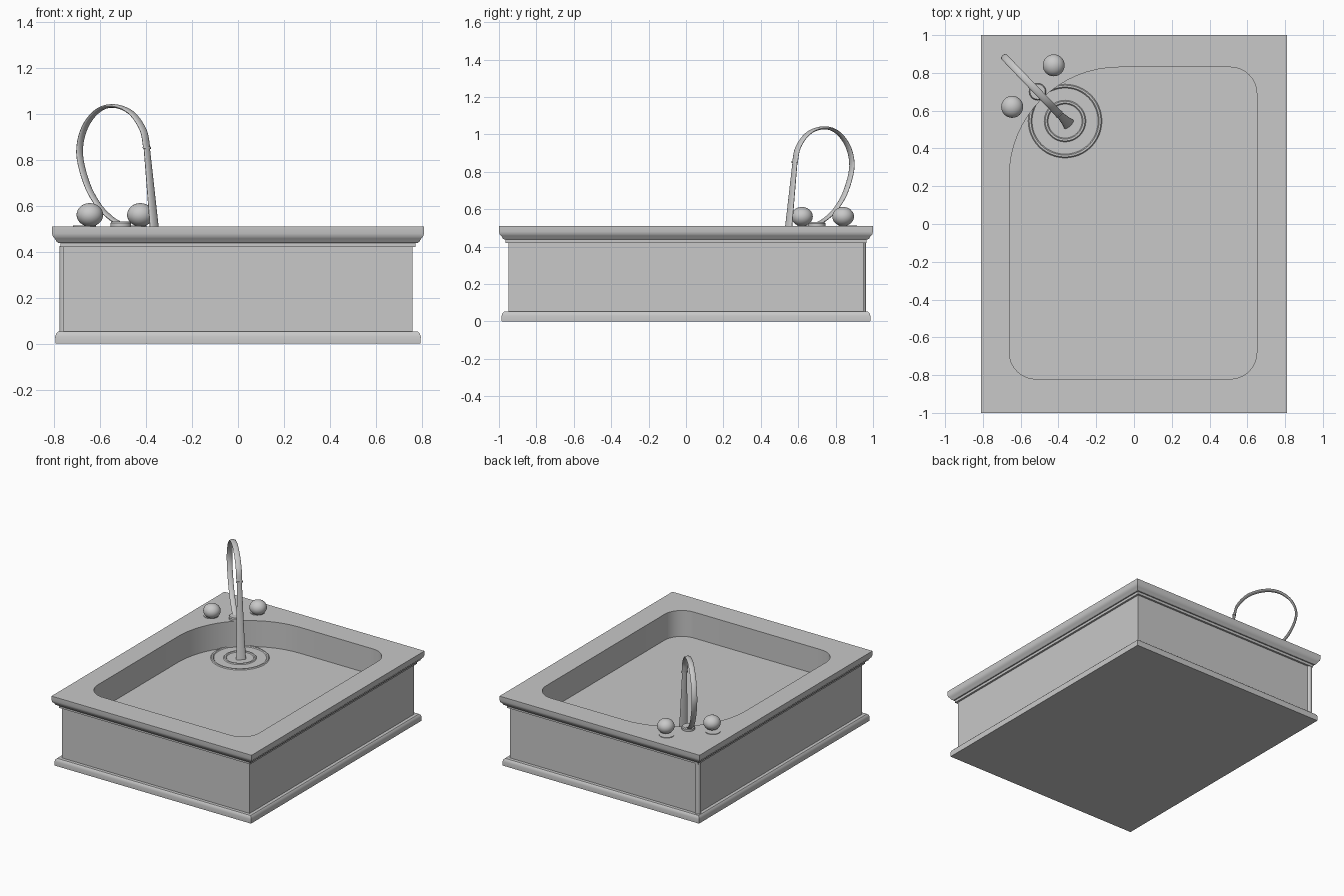
import bpy, bmesh, math
from mathutils import Vector

if "Cube" in bpy.data.objects:
    bpy.data.objects.remove(bpy.data.objects["Cube"])

grey = bpy.data.materials.new("stone grey")
grey.diffuse_color = (0.58, 0.58, 0.58, 1)
grey.use_nodes = True
grey.node_tree.nodes["Principled BSDF"].inputs["Base Color"].default_value = grey.diffuse_color


def finish(name, bm, smooth=True, recalc=True):
    if recalc:
        bmesh.ops.recalc_face_normals(bm, faces=bm.faces)
    mesh = bpy.data.meshes.new(name)
    bm.to_mesh(mesh)
    bm.free()
    mesh.materials.append(grey)
    ob = bpy.data.objects.new(name, mesh)
    bpy.context.collection.objects.link(ob)
    if smooth:
        bpy.ops.object.select_all(action='DESELECT')
        ob.select_set(True)
        bpy.context.view_layer.objects.active = ob
        bpy.ops.object.shade_smooth_by_angle(angle=math.radians(35))
    return ob


def ring(bm, points):
    return [bm.verts.new(p) for p in points]


def bridge(bm, a, b):
    n = len(a)
    for i in range(n):
        bm.faces.new((a[i], a[(i + 1) % n], b[(i + 1) % n], b[i]))


def lathe(name, profile, centre, segments=32):
    """Stack of circles given as (radius, height), closed at both ends."""
    bm = bmesh.new()
    rings = [ring(bm, [(centre[0] + r * math.cos(2 * math.pi * i / segments),
                        centre[1] + r * math.sin(2 * math.pi * i / segments), z)
                       for i in range(segments)]) for r, z in profile]
    for a, b in zip(rings, rings[1:]):
        bridge(bm, a, b)
    bm.faces.new(rings[0])
    bm.faces.new(rings[-1])
    return finish(name, bm)


# Basin opening: rounded rectangle with one large corner at the back left
FLOOR, TOP = 0.32, 0.51
corners = [(0.51, 0.69, 0.14, 0), (-0.08, 0.25, 0.58, 90),
           (-0.52, -0.68, 0.14, 180), (0.51, -0.68, 0.14, 270)]
outline = []
for cx, cy, r, start in corners:
    for i in range(17):
        a = math.radians(start + 90 * i / 16)
        outline.append((cx + r * math.cos(a), cy + r * math.sin(a)))

# Tub: moulded outer profile (offset from panel, height), rim and basin
profile = [(0.035, 0), (0.036, 0.03), (0.032, 0.043), (0.024, 0.052), (0, 0.052),
           (0, 0.42), (0.014, 0.42), (0.014, 0.438), (0.022, 0.438), (0.03, 0.444),
           (0.038, 0.458), (0.046, 0.466), (0.05, 0.48), (0.05, TOP)]
bm = bmesh.new()
rings = []
for d, z in profile:
    x, y = 0.76 + d, 0.95 + d
    rings.append(ring(bm, [(-x, -y, z), (x, -y, z), (x, y, z), (-x, y, z)]))
for a, b in zip(rings, rings[1:]):
    bridge(bm, a, b)
bm.faces.new(rings[0])
lip = ring(bm, [(x, y, TOP) for x, y in outline])
base = ring(bm, [(x, y, FLOOR) for x, y in outline])
bridge(bm, lip, base)
bm.faces.new(base)
edges = [bm.edges.get((l[i], l[(i + 1) % len(l)]))
         for l in (rings[-1], lip) for i in range(len(l))]
bmesh.ops.triangle_fill(bm, edges=edges, use_beauty=True, normal=(0, 0, 1))
finish("tub", bm)

# Round bead on the back left corner
lathe("corner_bead", [(0.021, 0.05), (0.021, 0.425)], (-0.757, 0.942), 24)

# Ball taps, with thin plates set slightly outwards
for label, x, y in (("left", -0.645, 0.62), ("right", -0.425, 0.84)):
    bm = bmesh.new()
    bmesh.ops.create_uvsphere(bm, u_segments=32, v_segments=16, radius=0.058)
    for v in bm.verts:
        v.co = Vector((x + v.co.x, y + v.co.y, 0.561 + v.co.z * 0.88))
    finish(label + "_tap", bm)
    lathe(label + "_tap_plate", [(0.05, TOP - 0.005), (0.05, TOP + 0.004)],
          (x - 0.023, y + 0.023))

# Spout foot
lathe("spout_foot", [(0.045, 0.505), (0.045, 0.525), (0.04, 0.532)], (-0.51, 0.70))


def spline(pts, steps=5):
    """Smooth path through the points."""
    p = [2 * pts[0] - pts[1]] + pts + [2 * pts[-1] - pts[-2]]
    out = []
    for i in range(1, len(p) - 2):
        a, b, c, d = p[i - 1:i + 3]
        for k in range(steps):
            t = k / steps
            out.append(0.5 * (2 * b + (c - a) * t + (2 * a - 5 * b + 4 * c - d) * t * t
                              + (3 * b - a - 3 * c + d) * t ** 3))
    return out + [pts[-1]]


def sweep(name, path, size0, size1, sides=16):
    """Oval tube in the diagonal plane, tapering in (width, thickness)."""
    across = Vector((1.04, 1, 0)).normalized()
    bm = bmesh.new()
    rings = []
    for i, p in enumerate(path):
        t = i / (len(path) - 1)
        tangent = (path[min(i + 1, len(path) - 1)] - path[max(i - 1, 0)]).normalized()
        normal = tangent.cross(across)
        w, h = [(a + (b - a) * t) / 2 for a, b in zip(size0, size1)]
        rings.append(ring(bm, [p + across * w * math.cos(2 * math.pi * k / sides)
                               + normal * h * math.sin(2 * math.pi * k / sides)
                               for k in range(sides)]))
    for a, b in zip(rings, rings[1:]):
        bridge(bm, a, b)
    bm.faces.new(rings[0])
    bm.faces.new(rings[-1])
    return finish(name, bm)


def diagonal(x, z):
    return Vector((x, 0.70 - 1.04 * (x + 0.51), z))


# Arched spout and the falling water
arch = [(-0.51, 0.52), (-0.555, 0.548), (-0.61, 0.605), (-0.66, 0.70), (-0.69, 0.83),
        (-0.668, 0.94), (-0.61, 1.015), (-0.54, 1.035), (-0.465, 1.005),
        (-0.413, 0.93), (-0.397, 0.85)]
sweep("spout", spline([diagonal(*p) for p in arch]), (0.036, 0.016), (0.04, 0.016))
sweep("spout_tip", [diagonal(-0.397, 0.856), diagonal(-0.396, 0.848)],
      (0.046, 0.022), (0.046, 0.022))
sweep("water_stream", [diagonal(-0.397, 0.85), diagonal(-0.365, 0.51),
                       diagonal(-0.345, FLOOR)], (0.034, 0.018), (0.066, 0.024))

# Low ripples where the stream lands
for label, r in (("outer", 0.185), ("inner", 0.10)):
    bm = bmesh.new()
    section = [(r - 0.012, FLOOR - 0.002), (r - 0.005, FLOOR + 0.006),
               (r + 0.005, FLOOR + 0.006), (r + 0.012, FLOOR - 0.002)]
    loops = [ring(bm, [(-0.365 + q * math.cos(2 * math.pi * i / 48),
                        0.545 + q * math.sin(2 * math.pi * i / 48), z)
                       for i in range(48)]) for q, z in section]
    for a, b in zip(loops, loops[1:] + loops[:1]):
        bridge(bm, a, b)
    finish(label + "_ripple", bm)
